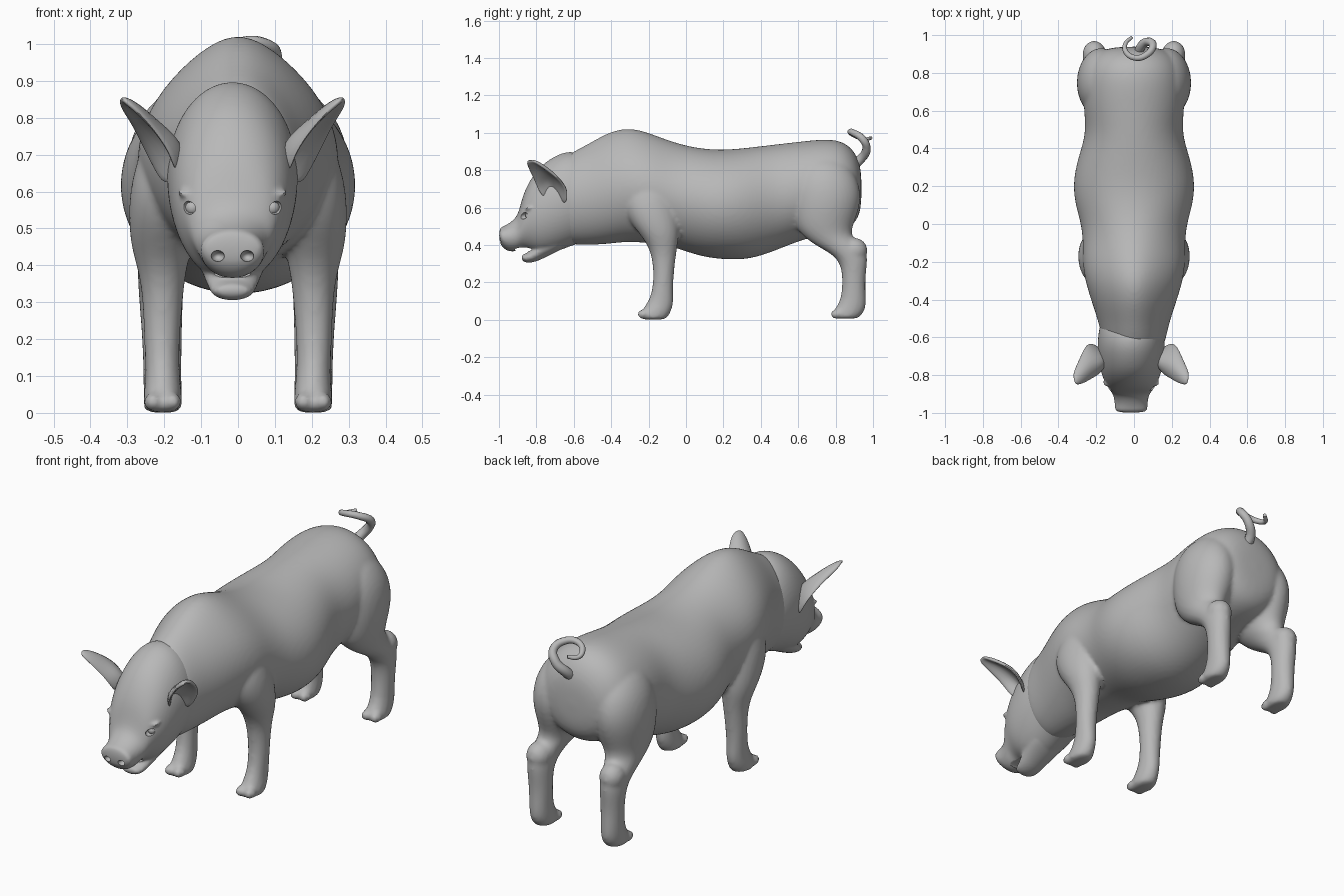
import bpy, math
from mathutils import Vector

cube = bpy.data.objects.get("Cube")
if cube:
    bpy.data.objects.remove(cube)

skin = bpy.data.materials.new("grey skin")
skin.use_nodes = True
GREY = (0.48, 0.48, 0.48, 1)
skin.diffuse_color = GREY
skin.node_tree.nodes["Principled BSDF"].inputs["Base Color"].default_value = GREY
HEAD_X = -0.015


def make(name, verts, faces):
    mesh = bpy.data.meshes.new(name)
    mesh.from_pydata(verts, [], faces)
    mesh.materials.append(skin)
    ob = bpy.data.objects.new(name, mesh)
    bpy.context.collection.objects.link(ob)
    return ob


def activate(ob):
    bpy.ops.object.select_all(action='DESELECT')
    ob.select_set(True)
    bpy.context.view_layer.objects.active = ob


def modify(ob, kind, **settings):
    activate(ob)
    mod = ob.modifiers.new(kind.title(), kind)
    for key, value in settings.items():
        setattr(mod, key, value)
    bpy.ops.object.modifier_apply(modifier=mod.name)


def loft(name, rings, axis, n=16):
    """Rings are (position on axis, x min, x max, other min, other max, pinch of the upper half)."""
    grow = 3 / (2 + math.cos(2 * math.pi / n))
    verts, faces = [], []
    for t, x0, x1, b0, b1, pinch in rings:
        for i in range(n):
            a = 2 * math.pi * i / n
            narrow = 1 - pinch * max(0, math.sin(a)) ** 2
            x = (x0 + x1) / 2 + (x1 - x0) / 2 * grow * narrow * math.cos(a)
            b = (b0 + b1) / 2 + (b1 - b0) / 2 * grow * math.sin(a)
            verts.append((x, t, b) if axis == 'Y' else (x, b, t))
    for r in range(len(rings) - 1):
        for i in range(n):
            j = (i + 1) % n
            faces.append((r * n + i, r * n + j, r * n + n + j, r * n + n + i))
    faces.append(tuple(reversed(range(n))))
    faces.append(tuple(range((len(rings) - 1) * n, len(rings) * n)))
    ob = make(name, verts, faces)
    activate(ob)
    bpy.ops.object.mode_set(mode='EDIT')
    bpy.ops.mesh.select_all(action='SELECT')
    bpy.ops.mesh.normals_make_consistent(inside=False)
    bpy.ops.object.mode_set(mode='OBJECT')
    modify(ob, 'SUBSURF', levels=2)
    return ob


def trunk(name, stations, pinch=0):
    """Stations are (y, top, bottom, half width); the pinch peaks at the withers."""
    return loft(name, [(y, -w, w, lo, hi, pinch * max(0, 1 - abs(y + .3) / .45))
                       for y, hi, lo, w in stations], 'Y')


def blob(name, centre, radii, turn=(0, 0, 0)):
    bpy.ops.mesh.primitive_uv_sphere_add(segments=24, ring_count=16, radius=1,
                                         location=centre, rotation=turn)
    ob = bpy.context.object
    ob.name = name
    ob.scale = radii
    ob.data.materials.append(skin)
    bpy.ops.object.transform_apply(location=True, rotation=True, scale=True)
    return ob


def fuse(parts, name, voxel, smooth):
    activate(parts[0])
    for p in parts:
        p.select_set(True)
    bpy.ops.object.join()
    ob = bpy.context.object
    ob.name = name
    modify(ob, 'REMESH', mode='VOXEL', voxel_size=voxel)
    modify(ob, 'SMOOTH', factor=0.5, iterations=smooth)
    return ob


def finish(ob, angle=50):
    activate(ob)
    bpy.ops.object.shade_smooth_by_angle(angle=math.radians(angle))


# Body: trunk, shoulders, haunches and legs fused into one hide
parts = [trunk("body", [
    (-.67, .85, .42, .15), (-.61, .895, .402, .168), (-.52, .94, .40, .188),
    (-.42, 1.0, .405, .222), (-.31, 1.03, .42, .258), (-.2, 1.0, .41, .276),
    (-.1, .96, .40, .27),
    (0, .93, .365, .28), (.1, .912, .335, .31), (.21, .907, .322, .324),
    (.34, .92, .322, .30), (.48, .937, .37, .25), (.62, .953, .43, .268),
    (.76, .968, .46, .265), (.85, .95, .48, .24), (.91, .89, .52, .19),
    (.94, .80, .60, .11)], pinch=.4)]

FRONT_LEG = [  # z, x inner, x outer, y front, y back
    (.80, .12, .21, -.25, -.12), (.72, .08, .262, -.31, -.07),
    (.62, .08, .292, -.34, -.05), (.52, .10, .297, -.30, -.035),
    (.44, .13, .288, -.23, -.04), (.36, .145, .262, -.185, -.052),
    (.25, .155, .256, -.172, -.066), (.15, .16, .252, -.18, -.07),
    (.09, .157, .25, -.205, -.066), (.045, .152, .256, -.24, -.08),
    (.01, .152, .256, -.25, -.10), (0, .165, .245, -.235, -.12)]
HIND_LEG = [
    (.88, .10, .2, .65, .82), (.78, .05, .285, .58, .91),
    (.66, .04, .306, .562, .94), (.56, .05, .298, .567, .915),
    (.49, .08, .285, .59, .885), (.44, .11, .275, .635, .885),
    (.40, .135, .272, .69, .94), (.36, .145, .272, .765, .967),
    (.31, .15, .268, .825, .97),
    (.22, .152, .261, .838, .958), (.14, .154, .257, .832, .96),
    (.09, .154, .256, .82, .962), (.05, .152, .256, .79, .957),
    (.015, .152, .256, .78, .93), (.005, .165, .245, .80, .91)]
for side in (-1, 1):
    for name, rings, toe_y in (("front_leg", FRONT_LEG, -.225), ("hind_leg", HIND_LEG, .808)):
        parts.append(loft(name, [(z, *sorted((side * a, side * b)), f, k, 0)
                                 for z, a, b, f, k in rings], 'Z'))
        # Cloven toes
        for dx in (-.026, .026):
            parts.append(blob("toe", (side * .204 + dx, toe_y, .03), (.025, .036, .026)))
    # Rounded hock
    parts.append(blob("hock", (side * .21, .9, .37), (.062, .07, .068)))
body = fuse(parts, "body", .011, 5)
finish(body)

# Head: skull, muzzle, lower jaw and brows
head_parts = [
    trunk("head", [
        (-.45, .80, .48, .13), (-.53, .87, .42, .165), (-.60, .902, .402, .176),
        (-.67, .892, .372, .178),
        (-.75, .845, .35, .168), (-.80, .795, .355, .155), (-.84, .735, .375, .137),
        (-.87, .67, .38, .12), (-.888, .60, .375, .106), (-.905, .548, .366, .094),
        (-.945, .515, .364, .086), (-.975, .50, .38, .087), (-1.0, .49, .415, .08)]),
    trunk("jaw", [
        (-.62, .50, .402, .10), (-.70, .48, .358, .095), (-.77, .45, .325, .08),
        (-.80, .40, .312, .07), (-.84, .362, .303, .06), (-.865, .352, .308, .05),
        (-.88, .345, .322, .035)])]
for side in (-1, 1):
    head_parts.append(blob("brow", (side * .112, -.838, .588), (.04, .026, .011), (0, side * -.3, 0)))
head = fuse(head_parts, "head", .008, 3)

# Mouth, nostrils and eye sockets, cut out of the head
cutters = [blob("mouth_cutter", (0, -.87, .376), (.1, .05, .012))]
for side in (-1, 1):
    cutters.append(blob("nostril_cutter", (side * .04, -.995, .425), (.018, .03, .015)))
    cutters.append(blob("socket_cutter", (side * .118, -.867, .556), (.024, .032, .017),
                        (0, side * -.35, side * .5)))
for c in cutters:
    c.hide_render = True
    modify(head, 'BOOLEAN', object=c, operation='DIFFERENCE', solver='EXACT')
    bpy.data.objects.remove(c)
head.location.x = HEAD_X
finish(head)

# Eyes
for side, word in ((-1, "right"), (1, "left")):
    eye = blob(word + "_eye", (side * .108 + HEAD_X, -.838, .556), (.02, .02, .02))
    finish(eye)

# Ears: cupped leaves, each row running front edge, ridge, back edge
EAR = [
    ((.155, -.755, .635), (.11, -.70, .71), (.178, -.652, .595)),
    ((.165, -.792, .69), (.14, -.735, .775), (.212, -.626, .65)),
    ((.20, -.815, .75), (.20, -.735, .803), (.243, -.635, .715)),
    ((.25, -.845, .81), (.255, -.785, .842), (.275, -.715, .785)),
    ((.297, -.857, .85), (.305, -.825, .857), (.31, -.79, .837))]
for side, word in ((-1, "right"), (1, "left")):
    verts = [(side * x + HEAD_X, y, z) for row in EAR for x, y, z in row]
    faces = []
    for r in range(len(EAR) - 1):
        for c in range(2):
            k = r * 3 + c
            quad = (k, k + 1, k + 4, k + 3)
            faces.append(quad if side > 0 else quad[::-1])
    ear = make(word + "_ear", verts, faces)
    modify(ear, 'SOLIDIFY', thickness=.022, offset=0)
    modify(ear, 'SUBSURF', levels=2)
    finish(ear)

# Curly tail
path = [(.03, .87, .81), (.035, .935, .86), (.075, .965, .915), (.10, .945, .965),
        (.065, .895, 1.0), (.005, .88, 1.002), (-.045, .915, .98),
        (-.045, .955, .965), (-.01, .99, .972)]
curve = bpy.data.curves.new("tail", 'CURVE')
curve.dimensions = '3D'
curve.bevel_depth = 1
curve.bevel_resolution = 3
curve.use_fill_caps = True
curve.materials.append(skin)
spline = curve.splines.new('BEZIER')
spline.bezier_points.add(len(path) - 1)
for i, (point, co) in enumerate(zip(spline.bezier_points, path)):
    point.co = Vector(co)
    point.handle_left_type = point.handle_right_type = 'AUTO'
    point.radius = .027 - .018 * i / (len(path) - 1)
tail = bpy.data.objects.new("tail", curve)
bpy.context.collection.objects.link(tail)
